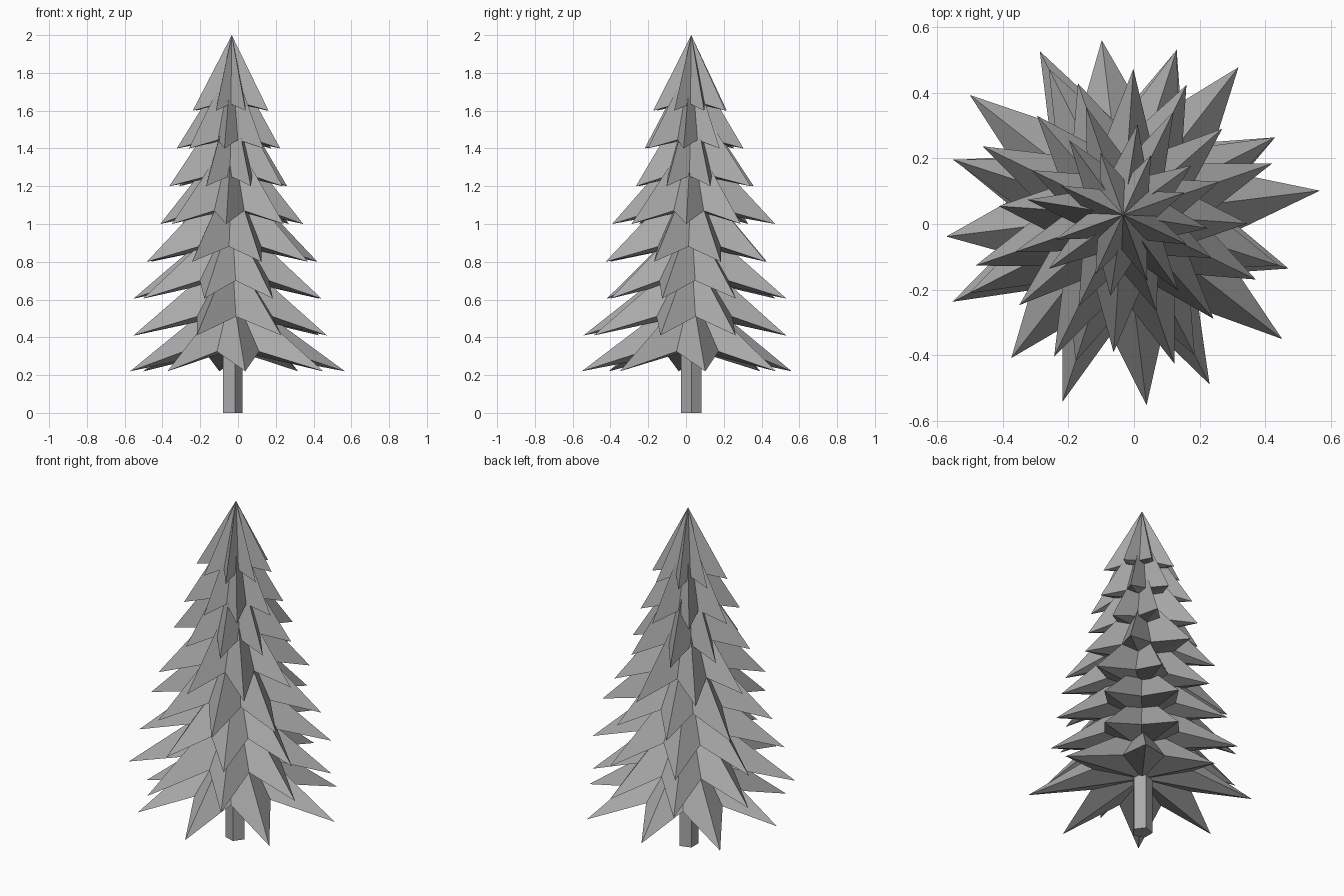
import bpy, bmesh, math

if "Cube" in bpy.data.objects:
    bpy.data.objects.remove(bpy.data.objects["Cube"])

# The tree axis sits slightly off the origin
CX, CY = -0.033, 0.028
POINTS = 8

grey = bpy.data.materials.new("plain grey")
grey.diffuse_color = (0.4, 0.4, 0.4, 1)
grey.use_nodes = True
grey.node_tree.nodes["Principled BSDF"].inputs["Base Color"].default_value = grey.diffuse_color

# tip height, valley height, apex height, first branch angle, branch lengths
TIERS = [
    (0.22, 0.325, 0.66, 7, (0.604, 0.571, 0.536, 0.593, 0.543, 0.554, 0.585, 0.615)),
    (0.41, 0.51, 0.86, 27, (0.52, 0.528, 0.56, 0.541, 0.584, 0.60, 0.58, 0.53)),
    (0.605, 0.70, 1.05, 27, (0.52, 0.53, 0.50, 0.547, 0.527, 0.47, 0.48, 0.50)),
    (0.80, 0.88, 1.28, 19, (0.48, 0.44, 0.424, 0.476, 0.476, 0.48, 0.48, 0.45)),
    (1.00, 1.07, 1.48, 41, (0.40, 0.446, 0.40, 0.38, 0.42, 0.42, 0.42, 0.38)),
    (1.20, 1.255, 1.70, 19, (0.31, 0.35, 0.35, 0.31, 0.35, 0.31, 0.31, 0.30)),
    (1.40, 1.445, 1.87, 36, (0.256, 0.28, 0.28, 0.295, 0.28, 0.25, 0.285, 0.26)),
    (1.60, 1.635, 2.00, 20, (0.20, 0.20, 0.20, 0.21, 0.22, 0.20, 0.215, 0.215)),
]


def finish(bm, name):
    bmesh.ops.recalc_face_normals(bm, faces=bm.faces)
    mesh = bpy.data.meshes.new(name)
    bm.to_mesh(mesh)
    bm.free()
    mesh.materials.append(grey)
    bpy.context.collection.objects.link(bpy.data.objects.new(name, mesh))


def polar(radius, degrees, z):
    a = math.radians(degrees)
    return (CX + radius * math.cos(a), CY + radius * math.sin(a), z)


# Star-shaped branch tiers: drooping tips, raised valleys, closed underside
def branch_tier(index, tip_z, valley_z, apex_z, phase, lengths):
    bm = bmesh.new()
    step = 360 / POINTS
    valley_r = 0.51 * sum(lengths) / POINTS
    rim = []
    for i, length in enumerate(lengths):
        angle = phase + i * step
        rim.append(bm.verts.new(polar(length, angle, tip_z)))
        rim.append(bm.verts.new(polar(valley_r, angle + step / 2, valley_z)))
    apex = bm.verts.new((CX, CY, apex_z))
    under = bm.verts.new((CX, CY, valley_z + 0.01))
    for a, b in zip(rim, rim[1:] + rim[:1]):
        bm.faces.new((a, b, apex))
        bm.faces.new((b, a, under))
    finish(bm, f"branch_tier_{index}")


for n, tier in enumerate(TIERS, 1):
    branch_tier(n, *tier)

# Five-sided trunk
bm = bmesh.new()
rings = [[bm.verts.new(polar(0.057, 72 * i, z)) for i in range(5)] for z in (0, 0.4)]
for i in range(5):
    j = (i + 1) % 5
    bm.faces.new((rings[0][i], rings[0][j], rings[1][j], rings[1][i]))
for ring in rings:
    bm.faces.new(ring)
finish(bm, "trunk")
